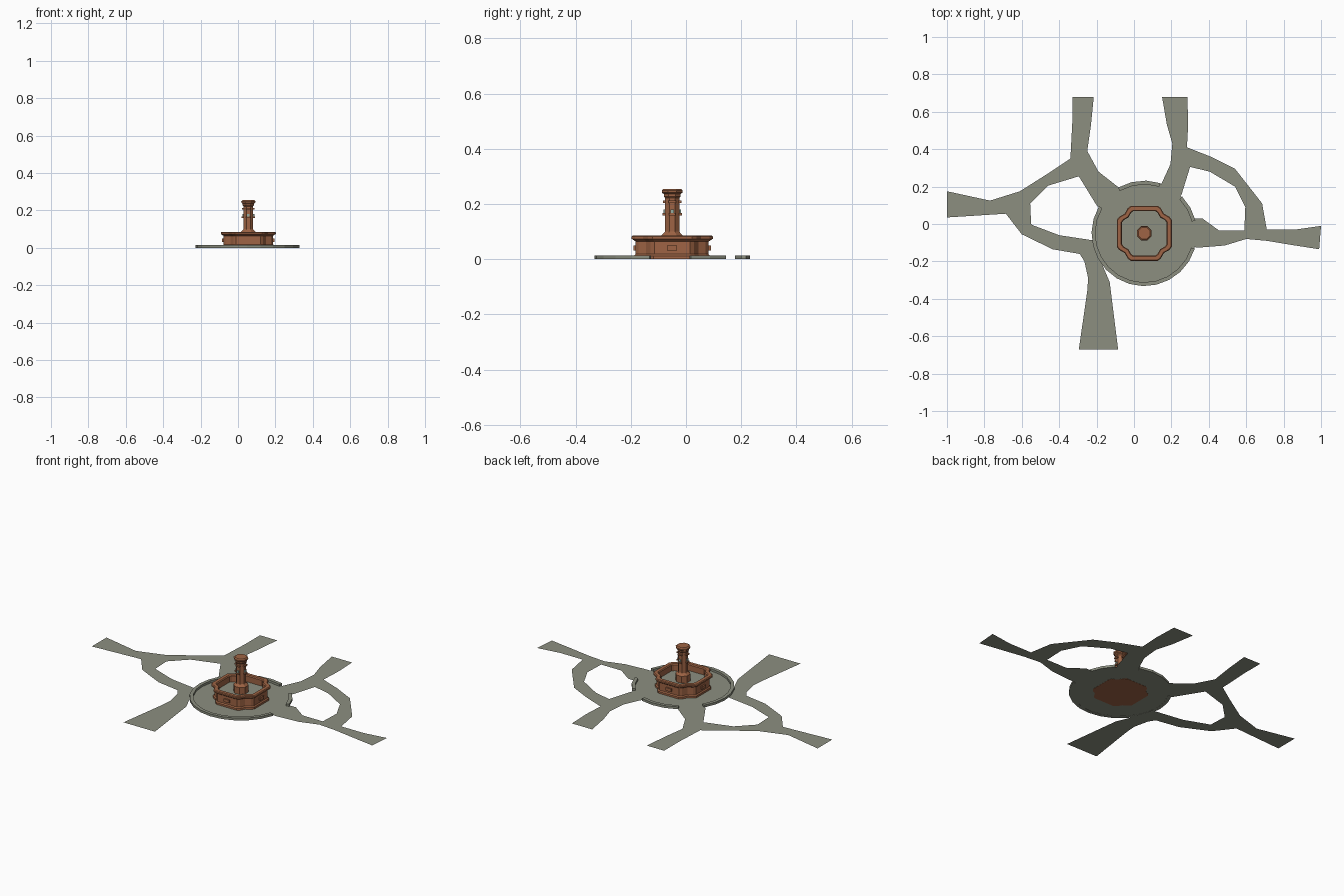
import bpy, bmesh, math
from mathutils import Matrix

if "Cube" in bpy.data.objects:
    bpy.data.objects.remove(bpy.data.objects["Cube"])

CX, CY = 0.055, -0.05          # fountain centre


def material(name, rgb):
    m = bpy.data.materials.new(name)
    m.diffuse_color = (*rgb, 1)
    m.use_nodes = True
    m.node_tree.nodes["Principled BSDF"].inputs["Base Color"].default_value = m.diffuse_color
    return m


STONE = material("grey_green_stone", (0.262, 0.275, 0.216))
CLAY = material("terracotta", (0.342, 0.127, 0.058))
SPOUT = material("pale_green_metal", (0.30, 0.42, 0.36))


def finish(bm, name, mat, loc=(0, 0, 0)):
    mesh = bpy.data.meshes.new(name)
    bm.to_mesh(mesh)
    bm.free()
    mesh.materials.append(mat)
    ob = bpy.data.objects.new(name, mesh)
    ob.location = loc
    bpy.context.collection.objects.link(ob)
    return ob


def stack(name, mat, outline, levels, loc):
    """Loft an outline through (scale, z) levels and cap both ends."""
    bm = bmesh.new()
    rings = [[bm.verts.new((x * s, y * s, z)) for x, y in outline] for s, z in levels]
    n = len(outline)
    for a, b in zip(rings, rings[1:]):
        for i in range(n):
            j = (i + 1) % n
            bm.faces.new((a[i], a[j], b[j], b[i]))
    bm.faces.new(rings[0][::-1])
    bm.faces.new(rings[-1])
    return finish(bm, name, mat, loc)


def ngon(n, r, turn=0.0):
    return [(r * math.cos(2 * math.pi * (i + turn) / n),
             r * math.sin(2 * math.pi * (i + turn) / n)) for i in range(n)]


def path(name, pairs):
    """Flat ribbon from (left x, left y, right x, right y) stations."""
    bm = bmesh.new()
    rows = [(bm.verts.new((a, b, 0.001)), bm.verts.new((c, d, 0.001))) for a, b, c, d in pairs]
    for (a, b), (c, d) in zip(rows, rows[1:]):
        f = bm.faces.new((a, b, d, c))
        f.normal_update()
        if f.normal.z < 0:
            f.normal_flip()
    finish(bm, name, STONE)


def four_sides(name, mat, size, dist, z):
    """The same block on all four sides of the fountain."""
    bm = bmesh.new()
    for k in range(4):
        m = (Matrix.Rotation(k * math.pi / 2, 4, 'Z') @ Matrix.Translation((dist, 0, z))
             @ Matrix.Diagonal((*size, 1)))
        bmesh.ops.create_cube(bm, size=1, matrix=m)
    finish(bm, name, mat, (CX, CY, 0))


# Footpaths
path("north_west_path", [(-.33, .68, -.215, .68), (-.33, .54, -.23, .53), (-.34, .35, -.25, .39),
     (-.295, .255, -.19, .28), (-.20, .10, -.075, .19), (-.17, .07, -.05, .15)])
path("west_loop_path", [(-.34, .35, -.295, .255), (-.46, .27, -.46, .205), (-.61, .175, -.555, .11),
     (-.685, .055, -.55, 0), (-.60, -.055, -.545, -.005), (-.435, -.135, -.40, -.06),
     (-.29, -.16, -.235, -.085), (-.23, -.17, -.20, -.09)])
path("west_arm_path", [(-1, .175, -1, .035), (-.77, .125, -.685, .055), (-.61, .175, -.683, .057)])
path("south_path", [(-.29, -.16, -.235, -.085), (-.265, -.20, -.20, -.14), (-.245, -.29, -.16, -.24),
     (-.25, -.36, -.13, -.31), (-.295, -.67, -.085, -.67)])
path("north_east_path", [(.15, .68, .285, .68), (.175, .535, .29, .535), (.205, .43, .283, .41),
     (.195, .32, .30, .305), (.14, .2, .255, .16), (.12, .15, .22, .1)])
path("east_loop_path", [(.283, .41, .30, .305), (.41, .36, .405, .28), (.54, .295, .54, .2),
     (.685, .11, .595, .09), (.71, -.03, .59, -.035)])
path("east_arm_path", [(.26, .02, .28, -.11), (.33, .03, .33, -.125), (.365, .03, .36, -.125),
     (.455, -.035, .485, -.115), (.59, -.035, .60, -.08), (.71, -.03, .71, -.09),
     (.86, -.03, .85, -.113), (1.0, -.01, .99, -.135)])

# Round plaza floor
bm = bmesh.new()
bm.faces.new([bm.verts.new((x, y, 0.001)) for x, y in ngon(24, 0.28)])
finish(bm, "plaza_floor", STONE, (CX, CY, 0))


# Kerb in three arcs, open where the paths enter
def kerb(name, start, end):
    bm = bmesh.new()
    steps = max(2, round((end - start) / 15))
    section = [(0.262, 0), (0.282, 0), (0.282, 0.014), (0.262, 0.014)]
    rings = []
    for i in range(steps + 1):
        a = math.radians(start + (end - start) * i / steps)
        rings.append([bm.verts.new((r * math.cos(a), r * math.sin(a), z)) for r, z in section])
    for a, b in zip(rings, rings[1:]):
        for i in range(4):
            j = (i + 1) % 4
            bm.faces.new((a[i], a[j], b[j], b[i]))
    bm.faces.new(rings[0])
    bm.faces.new(rings[-1])
    bmesh.ops.recalc_face_normals(bm, faces=bm.faces)
    finish(bm, name, STONE, (CX, CY, 0))


kerb("north_kerb", 72, 120)
kerb("east_kerb", 14, 44)
kerb("south_kerb", 149, 343)

# Basin: four flat sides joined by notched corners
corner = [(.147, .072), (.135, .088), (.105, .105), (.088, .135), (.072, .147)]
outline = []
for k in range(4):
    c, s = round(math.cos(k * math.pi / 2)), round(math.sin(k * math.pi / 2))
    outline += [(x * c - y * s, x * s + y * c) for x, y in corner]
stack("basin", CLAY, outline,
      [(.94, 0), (.94, .012), (.90, .018), (.90, .064), (1, .074), (1, .082), (.97, .086),
       (.84, .086), (.81, .080), (.81, .03)], (CX, CY, 0))
stack("basin_floor", STONE, [(x * .815, y * .815) for x, y in outline],
      [(1, .035), (1, .045)], (CX, CY, 0))
four_sides("basin_plaque", CLAY, (.012, .036, .018), .134, .040)

# Octagonal column with foot, collars and cap
stack("column", CLAY, ngon(8, 1, .5),
      [(.042, .04), (.042, .086), (.030, .097), (.028, .10), (.028, .222), (.033, .228),
       (.033, .236), (.040, .241), (.041, .249), (.034, .255)], (CX, CY, 0))
four_sides("lower_bracket", CLAY, (.014, .024, .008), .029, .163)
four_sides("upper_bracket", CLAY, (.012, .026, .008), .028, .208)
four_sides("water_spout", SPOUT, (.008, .012, .012), .028, .174)
